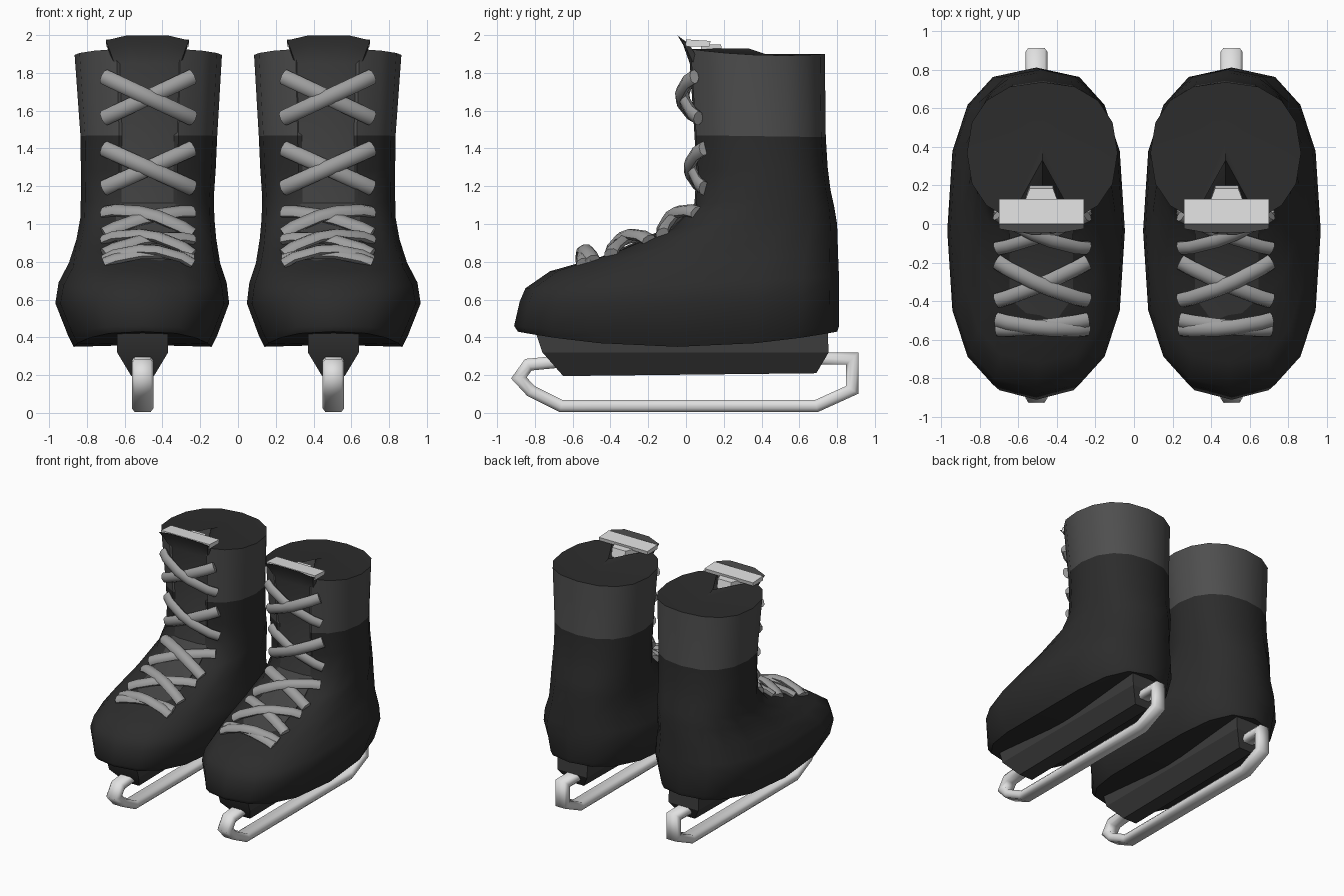
import bpy, bmesh, math
from mathutils import Vector

if "Cube" in bpy.data.objects:
    bpy.data.objects.remove(bpy.data.objects["Cube"])


def material(name, v):
    m = bpy.data.materials.new(name)
    m.diffuse_color = (v, v, v, 1)
    m.use_nodes = True
    m.node_tree.nodes["Principled BSDF"].inputs["Base Color"].default_value = m.diffuse_color
    return m


BLACK = material("black leather", 0.025)
CUFF = material("charcoal cuff", 0.077)
TONGUE = material("charcoal tongue", 0.055)
HOLDER = material("dark grey plastic", 0.045)
LACE = material("grey lace", 0.34)
STEEL = material("pale steel", 0.75)


def finish(bm, name, mats, angle=40):
    """Make an object from the right-hand half and mirror it to the left."""
    bmesh.ops.recalc_face_normals(bm, faces=bm.faces)
    me = bpy.data.meshes.new(name)
    bm.to_mesh(me)
    bm.free()
    for m in mats:
        me.materials.append(m)
    ob = bpy.data.objects.new(name, me)
    bpy.context.collection.objects.link(ob)
    mod = ob.modifiers.new("pair", 'MIRROR')
    mod.use_mirror_merge = False
    bpy.ops.object.select_all(action='DESELECT')
    ob.select_set(True)
    bpy.context.view_layer.objects.active = ob
    bpy.ops.object.shade_smooth_by_angle(angle=math.radians(angle))
    return ob


def loft(bm, rings, caps=True):
    """Bridge equal-length closed rings; returns the vertex rings."""
    vs = [[bm.verts.new(p) for p in r] for r in rings]
    n = len(vs[0])
    for a, b in zip(vs, vs[1:]):
        for i in range(n):
            j = (i + 1) % n
            bm.faces.new((a[i], a[j], b[j], b[i]))
    if caps:
        bm.faces.new(vs[0])
        bm.faces.new(vs[-1])
    return vs


def sweep(bm, pts, section, hint):
    """Sweep a section along a path, mitred at corners."""
    pts = [Vector(p) for p in pts]
    rings = []
    for i, p in enumerate(pts):
        d0 = (p - pts[max(i - 1, 0)]).normalized()
        d1 = (pts[min(i + 1, len(pts) - 1)] - p).normalized()
        t = (d0 + d1).normalized()
        mitre = 1 / max(0.6, t.dot(d1 if d1.length else d0))
        b = t.cross(hint).normalized()
        n = b.cross(t)
        rings.append([p + n * u + b * v * mitre for u, v in section])
    loft(bm, rings)


def power(v, e):
    return math.copysign(abs(v) ** e, v)


# boot shell: front y, front z, back y, back z, half width, centre x, sag, slot depth, roundness
LEVELS = [
    (-0.89, 0.43, 0.80, 0.43, 0.365, 0.505, 0.08, 0, 0.75),
    (-0.91, 0.46, 0.81, 0.46, 0.395, 0.505, 0.05, 0, 0.75),
    (-0.88, 0.59, 0.81, 0.63, 0.46, 0.507, 0.03, 0, 0.75),
    (-0.85, 0.66, 0.81, 0.72, 0.445, 0.505, 0, 0, 0.75),
    (-0.72, 0.75, 0.805, 0.84, 0.40, 0.495, 0, 0, 0.75),
    (-0.42, 0.84, 0.80, 1.00, 0.37, 0.485, 0, 0.03, 0.76),
    (-0.10, 0.97, 0.785, 1.09, 0.355, 0.48, 0, 0.05, 0.80),
    (0.03, 1.10, 0.765, 1.18, 0.352, 0.48, 0, 0.06, 0.84),
    (0.04, 1.28, 0.75, 1.30, 0.357, 0.475, 0, 0.06, 0.87),
    (0.03, 1.47, 0.74, 1.46, 0.362, 0.472, 0, 0.06, 0.87),
    (0.0, 1.93, 0.735, 1.90, 0.39, 0.475, 0.02, 0.33, 0.87),
]
SIDES = 16
rings = []
for yf, zf, yb, zb, w, cx, sag, slot, e in LEVELS:
    ring = []
    for k in range(SIDES):
        a = 2 * math.pi * k / SIDES
        s = power(math.sin(a), e)
        y = (yf + yb) / 2 + s * (yb - yf) / 2
        z = (zf + zb) / 2 + s * (zb - zf) / 2 - sag * (1 - s * s)
        if k == SIDES * 3 // 4:
            y += slot
        ring.append((cx + w * power(math.cos(a), e), y, z))
    rings.append(ring)
bm = bmesh.new()
vs = loft(bm, rings, caps=False)
for f in bm.faces:
    if f.calc_center_median().z > 1.5:
        f.material_index = 1
# sole and dark top closing
for ring, centre in ((vs[0], (0.505, -0.05, 0.36)), (vs[-1], (0.472, 0.42, 1.90))):
    c = bm.verts.new(centre)
    for i in range(SIDES):
        bm.faces.new((ring[i], ring[(i + 1) % SIDES], c))
finish(bm, "boot_shell", [BLACK, CUFF], 45)

# tongue: thin strip following the front opening, flaring above the cuff
bm = bmesh.new()
PATH = [(-0.58, 0.775, 0.15), (-0.39, 0.85, 0.165), (-0.09, 0.985, 0.165),
        (0.045, 1.11, 0.165), (0.055, 1.28, 0.165), (0.045, 1.47, 0.165),
        (0.02, 1.85, 0.175), (-0.015, 1.935, 0.20), (-0.045, 1.985, 0.22)]
tongue = []
for y, z, w in PATH:
    lift = 0.013 if z > 1.9 else 0
    back = 0.06 if z > 1.9 else 0.045
    tongue.append([(0.48 - w, y + 0.02, z - lift), (0.48 - w * 0.5, y, z + lift),
                   (0.48 + w * 0.5, y, z + lift), (0.48 + w, y + 0.02, z - lift),
                   (0.48 + w, y + back, z - 0.03), (0.48 - w, y + back, z - 0.03)])
loft(bm, tongue)
finish(bm, "tongue", [TONGUE])

# pale lining behind the tongue, sloping down into the notch
bm = bmesh.new()
loft(bm, [[(0.48 + sx * w, y, z + dz) for sx, y, dz in ((-1, y0, 0), (1, y0, 0), (1, y1, d), (-1, y1, d))]
          for w, y0, y1, z, d in ((0.22, 0.0, 0.125, 1.94, 0), (0.22, 0.0, 0.13, 1.977, -0.008))])
loft(bm, [[(0.48 + sx * w, y, z) for sx, w, y in
           ((-1, 0.10, 0.08), (1, 0.10, 0.08), (1, 0.06, y1), (-1, 0.06, y1))]
          for y1, z in ((0.20, 1.88), (0.185, 1.95))])
finish(bm, "tongue_lining", [STEEL], 30)

# laces: mirrored crossings, (upper y, z), (lower y, z), outward direction, bow
bm = bmesh.new()
flat = [(0.028 * math.cos(k * math.pi / 4), 0.041 * math.sin(k * math.pi / 4)) for k in range(8)]
CROSSINGS = [
    ((0.03, 1.78), (0.055, 1.56), (0, -1, 0), 0.05),
    ((0.08, 1.40), (0.085, 1.19), (0, -1, 0), 0.045),
    ((0.05, 1.07), (-0.13, 0.955), (0, -0.6, 0.8), 0.03),
    ((-0.20, 0.925), (-0.40, 0.85), (0, -0.35, 0.93), 0.035),
    ((-0.50, 0.82), (-0.545, 0.80), (0, -0.3, 0.95), 0.035),
]
for hi, lo, out, bulge in CROSSINGS:
    out = Vector(out)
    for side in (1, -1):
        over = bulge + (0.02 if side > 0 else 0)
        pts = []
        for f, bow in ((0, -0.2), (0.12, 0.4), (0.4, 1), (0.6, 1), (0.88, 0.4), (1, -0.2)):
            p = Vector((0.475 + side * (0.235 - 0.47 * f),
                        hi[0] + (lo[0] - hi[0]) * f, hi[1] + (lo[1] - hi[1]) * f))
            pts.append(p + out * (bow * over))
        sweep(bm, pts, flat, out)
finish(bm, "laces", [LACE], 60)

# blade holder: half width, front y, back y, z
bm = bmesh.new()
loft(bm, [[(0.505 + sx * w, y, z + dz) for sx, y, dz in
           ((-1, y0, 0), (1, y0, 0), (1, y1, d), (-1, y1, d))]
          for w, y0, y1, z, d in ((0.135, -0.80, 0.75, 0.44, 0), (0.135, -0.76, 0.755, 0.32, 0.0),
                                  (0.06, -0.65, 0.69, 0.195, 0.015))])
finish(bm, "blade_holder", [HOLDER], 30)

# blade: rounded bar bent into an open loop under the holder
bm = bmesh.new()
bar = [(0.057, 0.012), (0.042, 0.032), (-0.042, 0.032), (-0.057, 0.012),
       (-0.057, -0.012), (-0.042, -0.032), (0.042, -0.032), (0.057, -0.012)]
LOOP = [(0.68, 0.287), (0.88, 0.287), (0.88, 0.122), (0.69, 0.036), (-0.66, 0.036),
        (-0.82, 0.115), (-0.885, 0.185), (-0.835, 0.255), (-0.68, 0.27)]
sweep(bm, [(0.505, y, z) for y, z in LOOP], bar, Vector((1, 0, 0)))
finish(bm, "blade", [STEEL], 75)
